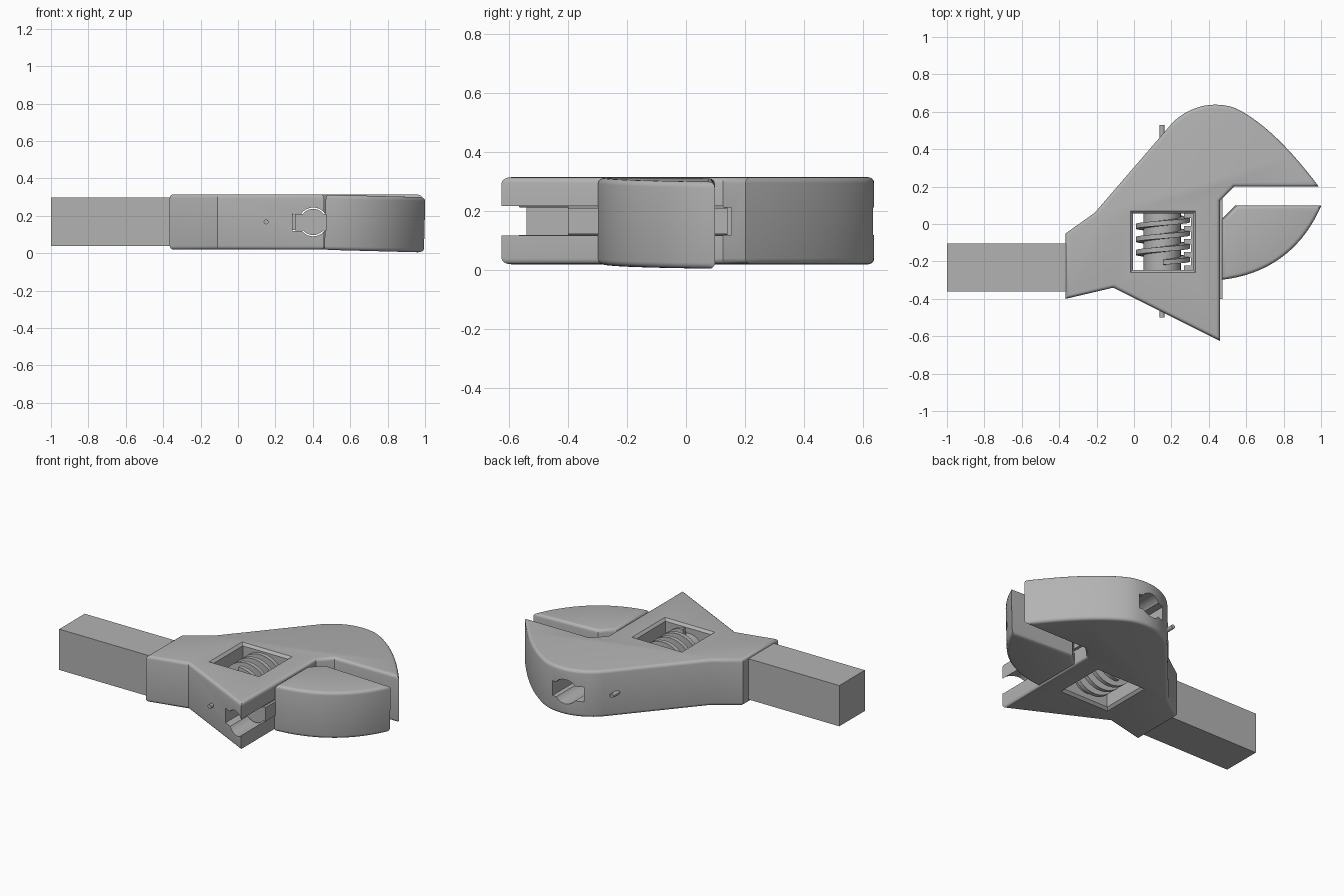
import bpy, bmesh, math
from mathutils import Vector, Matrix
from mathutils.geometry import interpolate_bezier

cube = bpy.data.objects.get("Cube")
if cube:
    bpy.data.objects.remove(cube, do_unlink=True)

steel = bpy.data.materials.new("grey_steel")
steel.use_nodes = True
colour = (0.45, 0.45, 0.45, 1)
steel.diffuse_color = colour
steel.node_tree.nodes["Principled BSDF"].inputs["Base Color"].default_value = colour

MID = 0.1675            # height of the centre plane
LOW, HIGH = 0.02, 0.315  # head thickness


def finish(name, bm):
    bmesh.ops.recalc_face_normals(bm, faces=bm.faces)
    mesh = bpy.data.meshes.new(name)
    bm.to_mesh(mesh)
    bm.free()
    ob = bpy.data.objects.new(name, mesh)
    bpy.context.collection.objects.link(ob)
    mesh.materials.append(steel)
    return ob


def box(name, x0, x1, y0, y1, z0, z1):
    bm = bmesh.new()
    bmesh.ops.create_cube(bm, size=1)
    for v in bm.verts:
        v.co = ((x0 + x1) / 2 + v.co.x * (x1 - x0),
                (y0 + y1) / 2 + v.co.y * (y1 - y0),
                (z0 + z1) / 2 + v.co.z * (z1 - z0))
    return finish(name, bm)


def rod(name, x, radius, y0, y1, sides=32):
    bm = bmesh.new()
    place = Matrix.Translation((x, (y0 + y1) / 2, MID)) @ Matrix.Rotation(math.pi / 2, 4, 'X')
    bmesh.ops.create_cone(bm, cap_ends=True, segments=sides, radius1=radius,
                          radius2=radius, depth=y1 - y0, matrix=place)
    return finish(name, bm)


def curve(a, b, c, d, steps=12):
    pts = interpolate_bezier(*[Vector((*p, 0)) for p in (a, b, c, d)], steps)
    return [(p.x, p.y) for p in pts][1:]


def slab(name, outline, round_off):
    """Extruded outline with rounded top and bottom rims."""
    bm = bmesh.new()
    base = bm.faces.new([bm.verts.new((x, y, LOW)) for x, y in outline])
    top = bmesh.ops.extrude_face_region(bm, geom=[base], use_keep_orig=True)
    for v in top["geom"]:
        if isinstance(v, bmesh.types.BMVert):
            v.co.z = HIGH
    bmesh.ops.recalc_face_normals(bm, faces=bm.faces)
    rims = [e for e in bm.edges if abs(e.verts[0].co.z - e.verts[1].co.z) < 1e-5]
    bmesh.ops.bevel(bm, geom=rims, offset=round_off, segments=4, profile=0.5,
                    affect='EDGES', clamp_overlap=True)
    return finish(name, bm)


def smooth(ob):
    bpy.ops.object.select_all(action='DESELECT')
    ob.select_set(True)
    bpy.context.view_layer.objects.active = ob
    bpy.ops.object.shade_smooth_by_angle(angle=math.radians(32))


def cut(ob, cutter):
    mod = ob.modifiers.new("cut", 'BOOLEAN')
    mod.operation, mod.solver, mod.object = 'DIFFERENCE', 'EXACT', cutter
    bpy.context.view_layer.objects.active = ob
    bpy.ops.object.modifier_apply(modifier=mod.name)
    bpy.data.objects.remove(cutter, do_unlink=True)


# Handle
box("handle", -1, -0.35, -0.36, -0.105, 0.04, 0.298)

# Head with the fixed jaw
outline = [(-0.365, -0.4), (-0.11, -0.34), (0.46, -0.625), (0.46, 0.125),
           (0.535, 0.2), (0.988, 0.2)]
outline += curve((0.988, 0.2), (0.86, 0.37), (0.72, 0.52), (0.58, 0.6))
outline += curve((0.58, 0.6), (0.53, 0.63), (0.48, 0.638), (0.43, 0.638), 8)
outline += curve((0.43, 0.638), (0.35, 0.638), (0.26, 0.6), (0.2, 0.535), 10)
outline += [(-0.21, 0.06), (-0.365, -0.05)]
head = slab("head", outline, 0.02)

# Window for the worm, flared at both rims
bm = bmesh.new()
rings = []
for z, grow in ((LOW - 0.02, 0.035), (LOW + 0.015, 0), (HIGH - 0.015, 0), (HIGH + 0.02, 0.035)):
    x0, x1, y0, y1 = -0.005 - grow, 0.315 + grow, -0.245 - grow, 0.055 + grow
    rings.append([bm.verts.new((x, y, z)) for x, y in ((x0, y0), (x1, y0), (x1, y1), (x0, y1))])
for a, b in zip(rings, rings[1:]):
    for i in range(4):
        j = (i + 1) % 4
        bm.faces.new((a[i], a[j], b[j], b[i]))
bm.faces.new(rings[0])
bm.faces.new(rings[-1])
cut(head, finish("window_cutter", bm))

# Keyhole channel for the sliding rack
cut(head, box("slot_cutter", 0.292, 0.49, -0.8, 0.8, 0.12, 0.212))
cut(head, rod("bore_cutter", 0.402, 0.077, -0.81, 0.81))
smooth(head)

# Sliding jaw, tipped slightly about the rack
outline = [(0.466, 0.02), (0.545, 0.098), (0.998, 0.098)]
outline += curve((0.998, 0.098), (0.9, -0.13), (0.72, -0.27), (0.466, -0.298), 18)
jaw = slab("sliding_jaw", outline, 0.02)
pivot = Vector((0.402, 0, MID))
jaw.data.transform(Matrix.Translation(pivot) @ Matrix.Rotation(math.radians(1.5), 4, 'Y')
                   @ Matrix.Translation(-pivot))
smooth(jaw)

# Rack joined to the sliding jaw
smooth(rod("rack_rod", 0.402, 0.07, -0.4, 0.14))
box("rack_web", 0.305, 0.472, -0.4, 0.14, 0.122, 0.21)
for i in range(8):
    y = -0.375 + i * 0.07
    box(f"rack_tooth_{i + 1}", 0.268, 0.31, y - 0.014, y + 0.014, 0.125, 0.207)

# Worm screw: core, pin and helical thread
smooth(rod("worm_core", 0.15, 0.1, -0.247, 0.057))
smooth(rod("worm_pin", 0.15, 0.013, -0.5, 0.53, 16))

bm = bmesh.new()
turns, pitch, steps = 3.5, 0.07, 32
previous = None
for i in range(int(turns * steps) + 1):
    a = 2 * math.pi * i / steps
    y = -0.205 + pitch * i / steps
    ring = [bm.verts.new((0.155 + r * math.sin(a), y + dy, MID + r * math.cos(a)))
            for r, dy in ((0.09, -0.015), (0.145, -0.013), (0.145, 0.013), (0.09, 0.015))]
    if previous:
        for k in range(4):
            m = (k + 1) % 4
            bm.faces.new((previous[k], previous[m], ring[m], ring[k]))
    else:
        bm.faces.new(ring)
    previous = ring
bm.faces.new(previous)
smooth(finish("worm_thread", bm))
